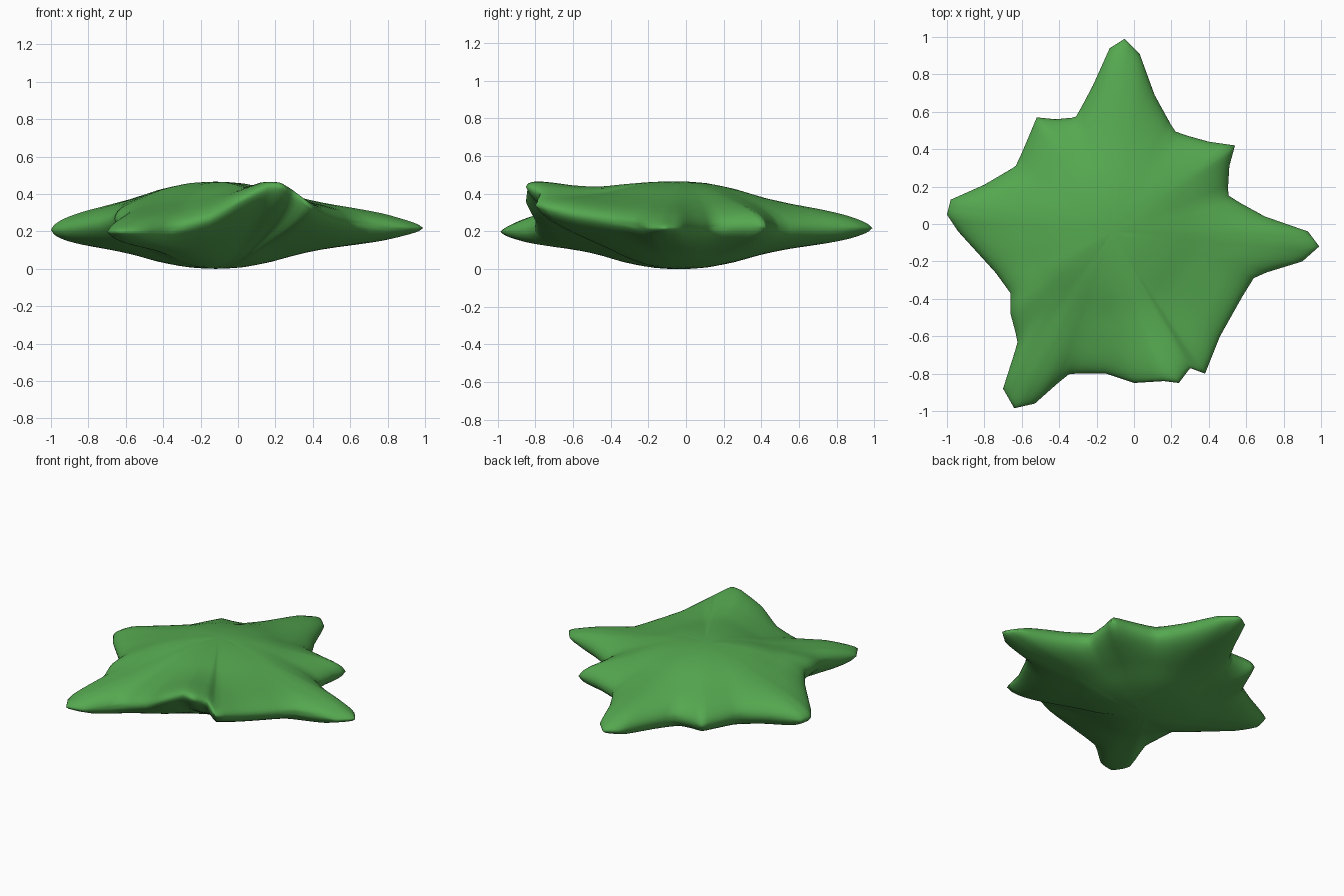
import bpy, bmesh, math

if "Cube" in bpy.data.objects:
    bpy.data.objects.remove(bpy.data.objects["Cube"])

# Outline seen from above: x, y and height of the rim
RIM = [(-.05, .99, .22), (.03, .91, .22), (.11, .69, .22), (.22, .49, .22),
       (.40, .44, .23), (.54, .42, .23), (.51, .31, .23), (.50, .15, .22),
       (.70, .04, .22), (.93, -.04, .22), (.99, -.12, .22), (.90, -.20, .22),
       (.64, -.28, .24), (.46, -.60, .29), (.38, -.80, .34), (.30, -.77, .40),
       (.24, -.85, .44), (.16, -.84, .44), (0, -.85, .36), (-.15, -.80, .27),
       (-.35, -.80, .21), (-.53, -.96, .20), (-.64, -.985, .20), (-.70, -.88, .20),
       (-.62, -.63, .24), (-.66, -.48, .27), (-.66, -.37, .27), (-.74, -.26, .24),
       (-.94, -.04, .21), (-1, .05, .21), (-.98, .13, .21), (-.80, .21, .22),
       (-.63, .31, .22), (-.57, .45, .22), (-.52, .57, .22), (-.42, .56, .22),
       (-.31, .57, .22), (-.22, .74, .22), (-.13, .94, .22)]
CX, CY, CZ = -.12, -.04, .235
# Half thickness against distance from the centre
THICK = [(0, .235), (.15, .225), (.3, .195), (.45, .15), (.6, .122),
         (.75, .105), (.9, .09), (1.05, .065), (1.3, .05)]


def thickness(r):
    for (r0, h0), (r1, h1) in zip(THICK, THICK[1:]):
        if r <= r1:
            return h0 + (h1 - h0) * (r - r0) / (r1 - r0)
    return THICK[-1][1]


# Three rays for each stretch of outline
rays = []
for a, b in zip(RIM, RIM[1:] + RIM[:1]):
    for k in range(3):
        rays.append([p + (q - p) * k / 3 for p, q in zip(a, b)])

bm = bmesh.new()
RINGS = 20


def ring(t, side):
    verts = []
    for x, y, z in rays:
        dx, dy = (x - CX) * t, (y - CY) * t
        h = thickness(math.hypot(dx, dy)) * math.sqrt(max(0, 1 - t ** 5))
        mid = CZ + (z - CZ) * t ** 2
        verts.append(bm.verts.new((CX + dx, CY + dy, mid + side * h)))
    return verts


# Inflated upper and lower skins joined at the rim
rim = ring(1, 0)
for side in (1, -1):
    centre = bm.verts.new((CX, CY, CZ + side * THICK[0][1]))
    loops = [ring(math.sin(math.pi / 2 * i / RINGS), side) for i in range(1, RINGS)] + [rim]
    n = len(rays)
    for j in range(n):
        bm.faces.new((centre, loops[0][j], loops[0][(j + 1) % n]))
    for a, b in zip(loops, loops[1:]):
        for j in range(n):
            k = (j + 1) % n
            bm.faces.new((a[j], b[j], b[k], a[k]))
bmesh.ops.recalc_face_normals(bm, faces=bm.faces)
bmesh.ops.smooth_vert(bm, verts=[v for v in bm.verts if v not in set(rim)], factor=.5,
                      use_axis_x=True, use_axis_y=True, use_axis_z=True)
low = min(v.co.z for v in bm.verts)
for v in bm.verts:
    v.co.z -= low
for f in bm.faces:
    f.smooth = True

mesh = bpy.data.meshes.new("leaf")
bm.to_mesh(mesh)
bm.free()
leaf = bpy.data.objects.new("leaf", mesh)
bpy.context.collection.objects.link(leaf)
green = bpy.data.materials.new("leaf_green")
green.diffuse_color = (.09, .39, .08, 1)
green.use_nodes = True
green.node_tree.nodes["Principled BSDF"].inputs["Base Color"].default_value = green.diffuse_color
mesh.materials.append(green)
